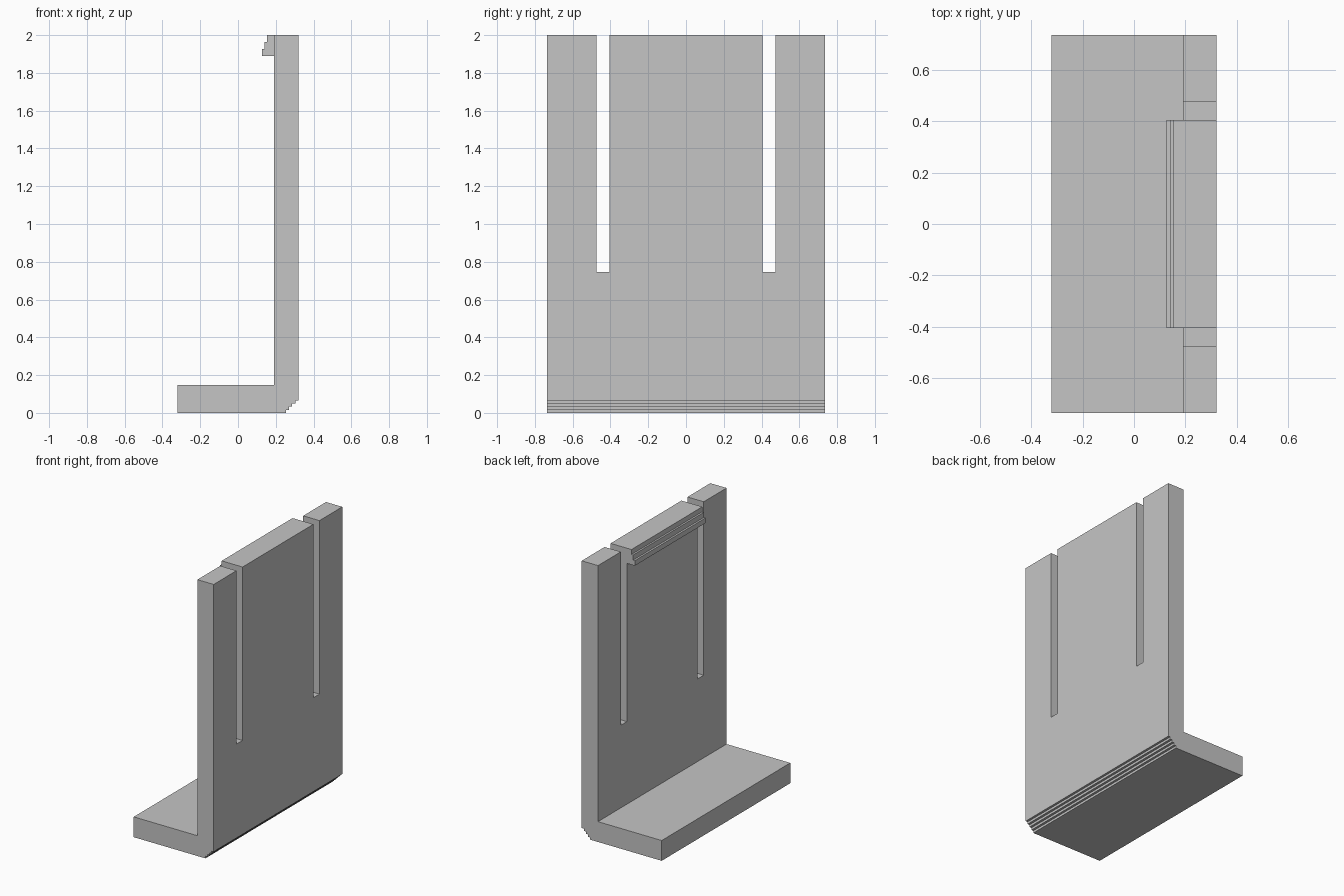
import bpy
import bmesh

cube = bpy.data.objects.get("Cube")
if cube:
    bpy.data.objects.remove(cube, do_unlink=True)

HALF_X, HALF_Y, HEIGHT = 0.32, 0.735, 2.0
WALL_X, BASE_TOP = 0.19, 0.147
SLOT_IN, SLOT_OUT, SLOT_BOTTOM = 0.405, 0.474, 0.745

grey = bpy.data.materials.new("plain grey")
grey.use_nodes = True
colour = (0.56, 0.56, 0.56, 1)
grey.diffuse_color = colour
grey.node_tree.nodes["Principled BSDF"].inputs["Base Color"].default_value = colour


def prism(name, profile, y0, y1):
    """Extrude an x-z profile along y."""
    bm = bmesh.new()
    face = bm.faces.new([bm.verts.new((x, y0, z)) for x, z in profile])
    moved = bmesh.ops.extrude_face_region(bm, geom=[face])["geom"]
    verts = [g for g in moved if isinstance(g, bmesh.types.BMVert)]
    bmesh.ops.translate(bm, verts=verts, vec=(0, y1 - y0, 0))
    bmesh.ops.recalc_face_normals(bm, faces=bm.faces)
    mesh = bpy.data.meshes.new(name)
    bm.to_mesh(mesh)
    bm.free()
    mesh.materials.append(grey)
    obj = bpy.data.objects.new(name, mesh)
    bpy.context.collection.objects.link(obj)
    return obj


# L-shaped wall and foot, with a stepped bevel under the heel
STEPS, STEP = 4, 0.0165
heel = HALF_X - STEPS * STEP
outline = [(-HALF_X, 0)]
for i in range(STEPS):
    outline += [(heel + i * STEP, i * STEP), (heel + i * STEP, (i + 1) * STEP)]
outline += [(HALF_X, STEPS * STEP), (HALF_X, HEIGHT), (WALL_X, HEIGHT),
            (WALL_X, BASE_TOP), (-HALF_X, BASE_TOP)]
bracket = prism("wall_and_foot", outline, -HALF_Y, HALF_Y)

# Two slots that free the middle tongue
bpy.context.view_layer.objects.active = bracket
slot = [(0.1, SLOT_BOTTOM), (0.4, SLOT_BOTTOM), (0.4, 2.1), (0.1, 2.1)]
for side in (-1, 1):
    y0, y1 = sorted((side * SLOT_IN, side * SLOT_OUT))
    cutter = prism("slot_cutter", slot, y0, y1)
    cutter.hide_render = True
    cut = bracket.modifiers.new("slot", "BOOLEAN")
    cut.operation = "DIFFERENCE"
    cut.solver = "EXACT"
    cut.object = cutter
    bpy.ops.object.modifier_apply(modifier=cut.name)
    bpy.data.objects.remove(cutter, do_unlink=True)

# Stepped catch along the top of the tongue
catch = [(WALL_X, HEIGHT), (0.153, HEIGHT), (0.153, 1.964), (0.14, 1.964),
         (0.14, 1.927), (0.126, 1.927), (0.126, 1.89), (WALL_X, 1.89)]
prism("tongue_catch", catch, -SLOT_IN, SLOT_IN)
